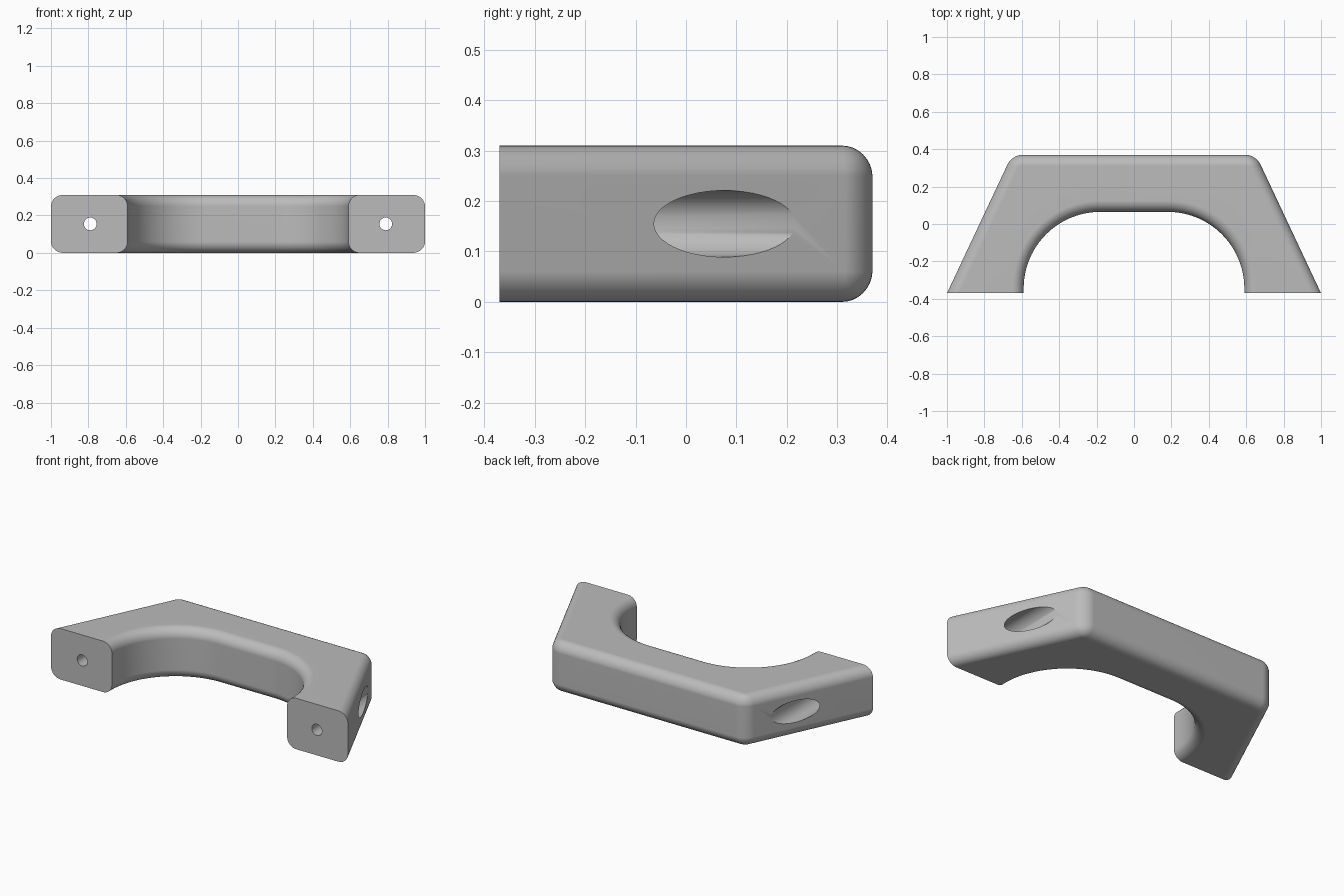
import bpy, bmesh, math

H = 0.31        # height of the bar
FRONT = -0.37   # mounting plane
BACK = 0.37
FILLET = 0.06
SLOPE = 0.47    # sideways run of the outer flanks per unit of depth
EXTRA = 0.15    # overrun that is trimmed off at the mounting plane

cube = bpy.data.objects.get("Cube")
if cube:
    bpy.data.objects.remove(cube, do_unlink=True)

grey = bpy.data.materials.new("grey_plastic")
grey.use_nodes = True
colour = (0.5, 0.5, 0.5, 1)
grey.diffuse_color = colour
grey.node_tree.nodes["Principled BSDF"].inputs["Base Color"].default_value = colour


def outline():
    """Right half from the back corner round to the arch, then mirrored."""
    y0 = FRONT - EXTRA
    half = [(1 - SLOPE * (BACK - FRONT), BACK), (1 + SLOPE * EXTRA, y0), (0.59, y0)]
    n = 24
    for i in range(n + 1):
        a = math.pi / 2 * i / n
        half.append((0.18 + 0.41 * math.cos(a), -0.345 + 0.41 * math.sin(a)))
    return half + [(-x, y) for x, y in reversed(half)]


# Handle body: extruded outline, rounded edges, flat trimmed feet
bm = bmesh.new()
face = bm.faces.new([bm.verts.new((x, y, 0)) for x, y in outline()])
top = bmesh.ops.extrude_face_region(bm, geom=[face])
bmesh.ops.translate(bm, vec=(0, 0, H),
                    verts=[v for v in top["geom"] if isinstance(v, bmesh.types.BMVert)])
bmesh.ops.recalc_face_normals(bm, faces=bm.faces[:])


def rounded(edge):
    a, b = (v.co for v in edge.verts)
    if max(a.y, b.y) < FRONT - EXTRA / 2:
        return False
    upright = abs(a.z - b.z) > H / 2
    return not upright or a.y > BACK - 0.01


bmesh.ops.bevel(bm, geom=[e for e in bm.edges if rounded(e)], offset=FILLET,
                offset_type='OFFSET', segments=8, profile=0.5, affect='EDGES')
cut = bmesh.ops.bisect_plane(bm, geom=bm.verts[:] + bm.edges[:] + bm.faces[:],
                             plane_co=(0, FRONT, 0), plane_no=(0, -1, 0), clear_outer=True)
bmesh.ops.holes_fill(bm, edges=[e for e in bm.edges if e.is_boundary])
bmesh.ops.recalc_face_normals(bm, faces=bm.faces[:])
mesh = bpy.data.meshes.new("handle")
bm.to_mesh(mesh)
bm.free()
mesh.materials.append(grey)
handle = bpy.data.objects.new("handle", mesh)
bpy.context.collection.objects.link(handle)


def drill(name, x, radius, y0, y1):
    """Cut a round hole running front to back."""
    bpy.ops.mesh.primitive_cylinder_add(vertices=48, radius=radius, depth=y1 - y0,
                                        location=(x, (y0 + y1) / 2, H / 2),
                                        rotation=(math.pi / 2, 0, 0))
    cutter = bpy.context.object
    cutter.name = name
    cutter.data.materials.append(grey)
    mod = handle.modifiers.new(name, 'BOOLEAN')
    mod.operation = 'DIFFERENCE'
    mod.solver = 'EXACT'
    mod.object = cutter
    bpy.ops.object.select_all(action='DESELECT')
    bpy.context.view_layer.objects.active = handle
    handle.select_set(True)
    bpy.ops.object.modifier_apply(modifier=name)
    bpy.data.objects.remove(cutter, do_unlink=True)


# Screw holes in the feet, with wide head recesses opening on the flanks
for side in (-1, 1):
    drill("head_recess", side * 0.79, 0.066, -0.2, 0.6)
    drill("screw_hole", side * 0.79, 0.034, -0.6, 0.0)

# Smooth fillets, crisp rims
bpy.ops.object.shade_smooth_by_angle(angle=math.radians(30))
normals = handle.modifiers.new("even_normals", 'WEIGHTED_NORMAL')
normals.keep_sharp = True
